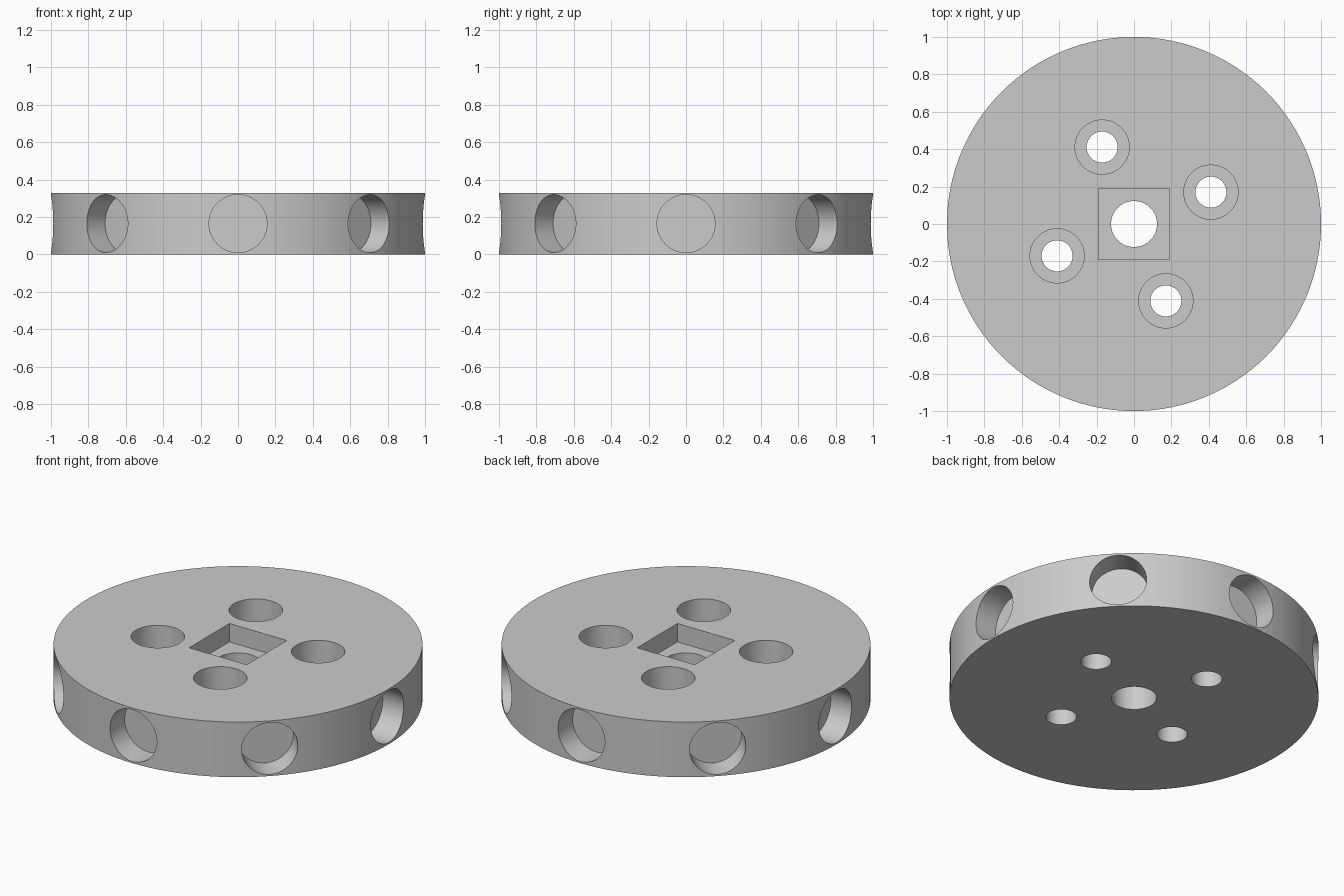
import bpy
from math import cos, sin, pi, radians
from mathutils import Matrix

default = bpy.data.objects.get("Cube")
if default:
    bpy.data.objects.remove(default, do_unlink=True)

HEIGHT = 0.33
SIDES = 128

grey = bpy.data.materials.new("plain grey")
grey.use_nodes = True
colour = (0.6, 0.6, 0.6, 1)
grey.diffuse_color = colour
grey.node_tree.nodes["Principled BSDF"].inputs["Base Color"].default_value = colour


def cylinder(name, radius, bottom, top, x=0, y=0, sides=64):
    bpy.ops.mesh.primitive_cylinder_add(
        vertices=sides, radius=radius, depth=top - bottom,
        location=(x, y, (top + bottom) / 2))
    obj = bpy.context.object
    obj.name = name
    obj.data.materials.append(grey)
    return obj


def cut(body, cutter):
    """Subtract the cutter from the body, then discard it."""
    mod = body.modifiers.new("cut", 'BOOLEAN')
    mod.operation = 'DIFFERENCE'
    mod.solver = 'EXACT'
    mod.object = cutter
    bpy.context.view_layer.objects.active = body
    bpy.ops.object.modifier_apply(modifier=mod.name)
    bpy.data.objects.remove(cutter, do_unlink=True)


# Round body
disc = cylinder("wheel_disc", 1, 0, HEIGHT, sides=SIDES)

# Square socket over the round centre bore
bpy.ops.mesh.primitive_cube_add(size=0.38, location=(0, 0, HEIGHT - 0.11 + 0.19))
socket = bpy.context.object
socket.name = "socket_cutter"
socket.data.materials.append(grey)
cut(disc, socket)
cut(disc, cylinder("bore_cutter", 0.123, -0.1, HEIGHT + 0.1))

# Four counterbored screw holes
for i in range(4):
    angle = radians(22.5) + i * pi / 2
    x, y = 0.445 * cos(angle), 0.445 * sin(angle)
    cut(disc, cylinder("counterbore_cutter", 0.145, 0.14, HEIGHT + 0.1, x, y))
    cut(disc, cylinder("screw_hole_cutter", 0.083, -0.1, HEIGHT + 0.1, x, y))

# Eight flat-bottomed round pockets in the rim
for i in range(8):
    pocket = cylinder("pocket_cutter", 0.155, 0.85, 1.15)
    pocket.data.transform(Matrix.Translation((0, 0, 1)))
    pocket.data.transform(Matrix.Translation((0, 0, -1)))
    pocket.matrix_world = (Matrix.Rotation(i * pi / 4, 4, 'Z')
                           @ Matrix.Translation((1, 0, HEIGHT / 2))
                           @ Matrix.Rotation(pi / 2, 4, 'Y'))
    cut(disc, pocket)

# Smooth round walls, crisp edges
bpy.ops.object.select_all(action='DESELECT')
disc.select_set(True)
bpy.context.view_layer.objects.active = disc
bpy.ops.object.shade_smooth_by_angle(angle=radians(30))
